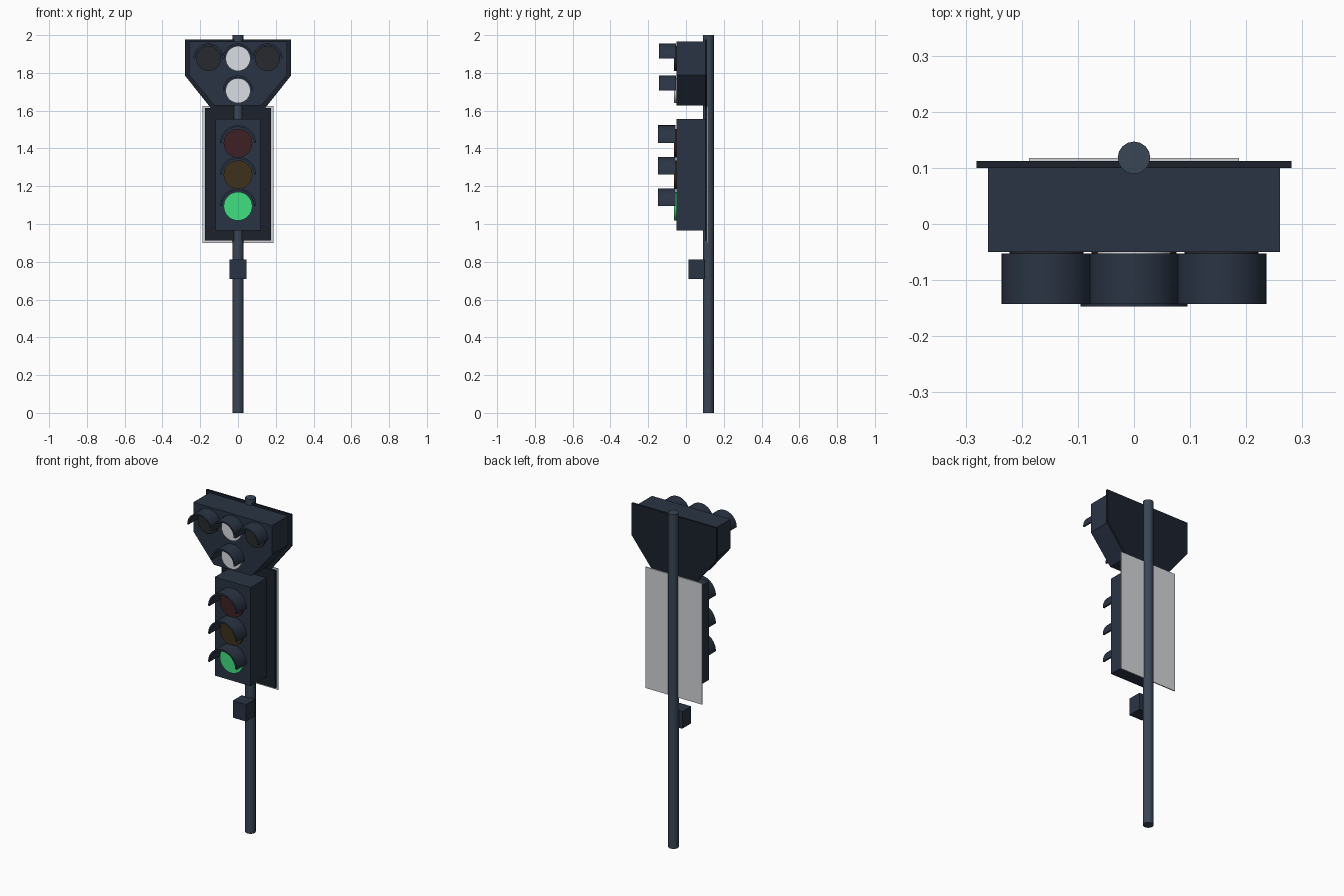
import bpy, bmesh, math

if "Cube" in bpy.data.objects:
    bpy.data.objects.remove(bpy.data.objects["Cube"])


def material(name, hexcol):
    rgb = [int(hexcol[i:i + 2], 16) / 255 for i in (0, 2, 4)]
    m = bpy.data.materials.new(name)
    m.diffuse_color = [((c + 0.055) / 1.055) ** 2.4 for c in rgb] + [1]
    m.use_nodes = True
    m.node_tree.nodes["Principled BSDF"].inputs["Base Color"].default_value = m.diffuse_color
    return m


HOUSING = material("housing", "2a3444")
PLATE = material("plate", "1b212c")
POLE = material("pole", "394655")
BORDER = material("border", "d2d5d8")
RED, AMBER = material("red_off", "3f2022"), material("amber_off", "3d311a")
GREEN = material("green_lit", "3fe080")
WHITE, DARK = material("white_lit", "dadde2"), material("dark_off", "282a2d")


def prism(name, profile, y0, y1, mat, smooth=False):
    """Extrude an XZ outline from y0 to y1."""
    bm = bmesh.new()
    face = bm.faces.new([bm.verts.new((x, y0, z)) for x, z in profile])
    ext = bmesh.ops.extrude_face_region(bm, geom=[face])["geom"]
    bmesh.ops.translate(bm, vec=(0, y1 - y0, 0),
                        verts=[v for v in ext if isinstance(v, bmesh.types.BMVert)])
    bmesh.ops.recalc_face_normals(bm, faces=bm.faces)
    me = bpy.data.meshes.new(name)
    bm.to_mesh(me)
    bm.free()
    me.materials.append(mat)
    ob = bpy.data.objects.new(name, me)
    bpy.context.collection.objects.link(ob)
    if smooth:
        bpy.ops.object.select_all(action='DESELECT')
        ob.select_set(True)
        bpy.context.view_layer.objects.active = ob
        bpy.ops.object.shade_smooth_by_angle(angle=math.radians(35))
    return ob


def rect(w, z0, z1):
    return [(-w, z0), (w, z0), (w, z1), (-w, z1)]


def shield(w, z_top, z_mid, w_bot, z_bot):
    return [(-w_bot, z_bot), (w_bot, z_bot), (w, z_mid), (w, z_top), (-w, z_top), (-w, z_mid)]


def arc(x, z, r, start, end, n):
    pts = [start + (end - start) * i / n for i in range(n + 1)]
    return [(x + r * math.cos(a), z + r * math.sin(a)) for a in pts]


def lamp(name, x, z, r, visor_in, visor_out, y_back, y_front, mat):
    """Lens disc with a half-tube visor over it."""
    prism(name + "_lens", arc(x, z, r, 0, math.tau, 32)[:-1], -0.05, -0.064, mat, True)
    prism(name + "_visor", arc(x, z, visor_out, 0, math.pi, 20)
          + arc(x, z, visor_in, math.pi, 0, 20), y_back, y_front, HOUSING, True)


# Pole
bpy.ops.mesh.primitive_cylinder_add(vertices=16, radius=0.029, depth=2, location=(0, 0.118, 1))
pole = bpy.context.object
pole.name = "pole"
pole.data.materials.append(POLE)
bpy.ops.object.shade_smooth_by_angle(angle=math.radians(35))

# Lower signal head with its plates
prism("lower_housing", rect(0.118, 0.966, 1.556), -0.05, 0.10, HOUSING)
prism("lower_backplate", rect(0.176, 0.912, 1.613), 0.10, 0.112, PLATE)
prism("reflective_border", rect(0.187, 0.90, 1.624), 0.112, 0.118, BORDER)
for name, z, mat in (("red", 1.428, RED), ("amber", 1.261, AMBER), ("green", 1.094, GREEN)):
    lamp(name, 0, z, 0.076, 0.085, 0.095, -0.055, -0.147, mat)

# Upper signal head with its plate
prism("upper_housing", shield(0.26, 1.965, 1.79, 0.125, 1.627), -0.05, 0.10, HOUSING)
prism("upper_backplate", shield(0.281, 1.978, 1.786, 0.145, 1.615), 0.10, 0.112, PLATE)
for name, x, z, mat in (("upper_left", -0.156, 1.876, DARK), ("upper_centre", 0, 1.876, WHITE),
                        ("upper_right", 0.156, 1.876, DARK), ("upper_bottom", 0, 1.706, WHITE)):
    lamp(name, x, z, 0.066, 0.071, 0.08, -0.053, -0.143, mat)

# Push button box
prism("button_box", rect(0.044, 0.71, 0.812), 0.014, 0.098, HOUSING)
